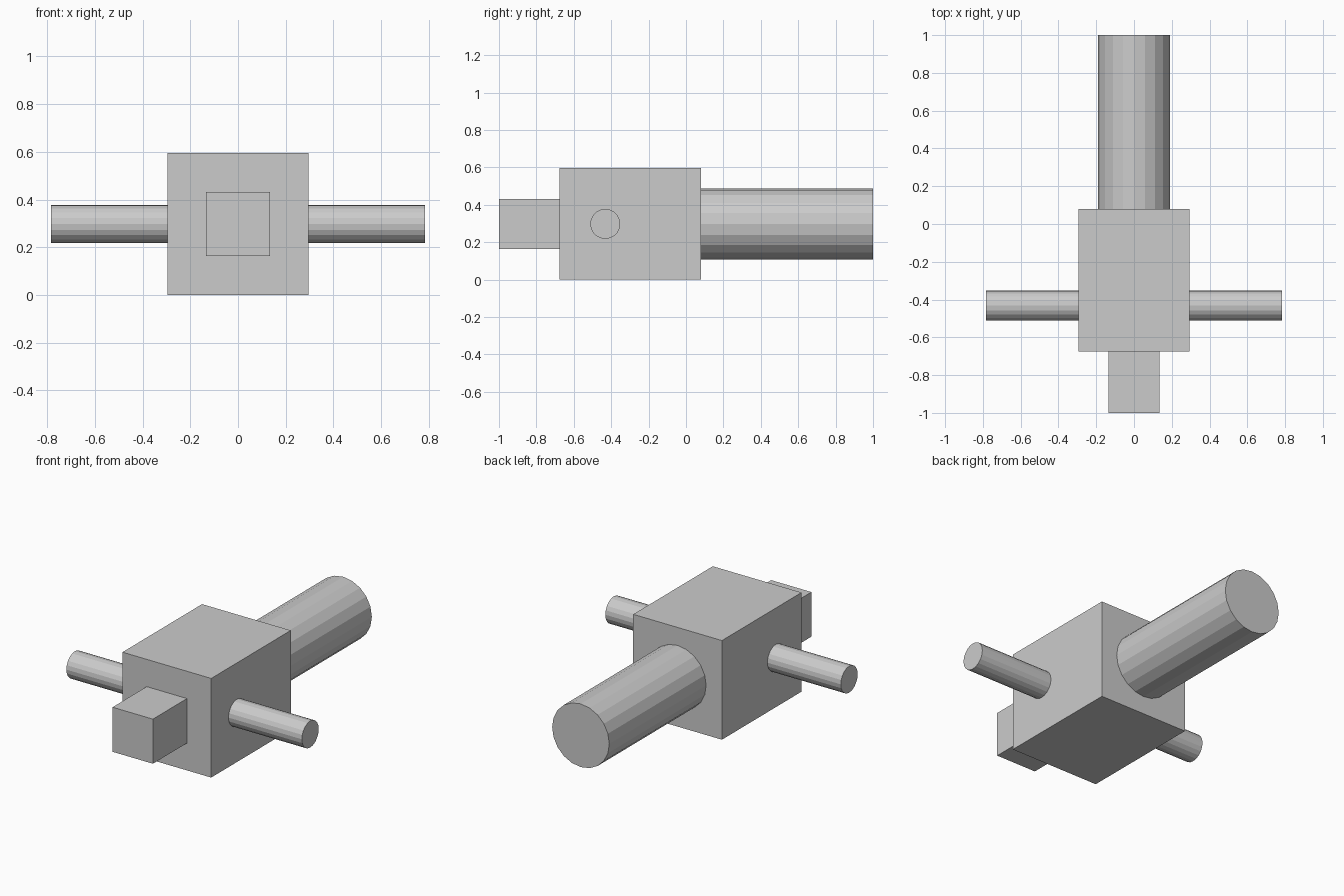
import bpy
from math import pi

if "Cube" in bpy.data.objects:
    bpy.data.objects.remove(bpy.data.objects["Cube"])

SIDES = 20
MID_Z = 0.298  # shared centre line of every part


def box(name, half_width, y0, y1, z0, z1):
    bpy.ops.mesh.primitive_cube_add(size=1, location=(0, (y0 + y1) / 2, (z0 + z1) / 2))
    ob = bpy.context.object
    ob.name = name
    ob.scale = (2 * half_width, y1 - y0, z1 - z0)
    bpy.ops.object.transform_apply(location=False, rotation=False, scale=True)
    return ob


def rod(name, radius, length, location, rotation):
    bpy.ops.mesh.primitive_cylinder_add(vertices=SIDES, radius=radius, depth=length,
                                        location=location, rotation=rotation)
    bpy.context.object.name = name
    return bpy.context.object


# Main block
box("body", 0.295, -0.676, 0.08, 0, 0.596)

# Small square block at the front
box("front_block", 0.134, -1.0, -0.676, MID_Z - 0.134, MID_Z + 0.134)

# Thick round bar at the back
rod("rear_bar", 0.19, 0.92, (0, 0.54, MID_Z), (pi / 2, 0, 0))

# Thin pins on both sides
for side, name in ((-1, "left_pin"), (1, "right_pin")):
    rod(name, 0.08, 0.488, (side * 0.539, -0.432, MID_Z), (0, pi / 2, 0))
